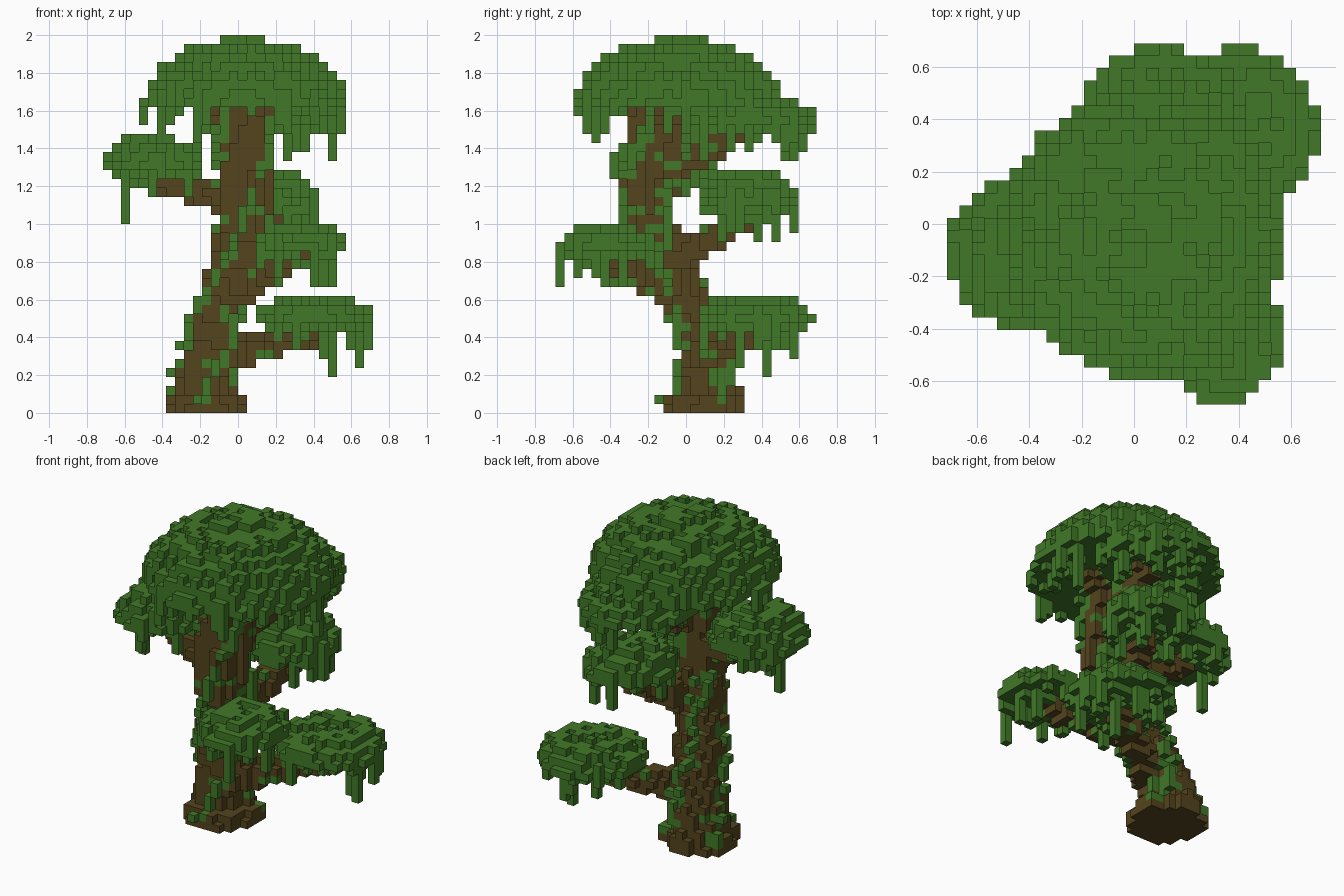
import bpy, bmesh, math, random
from mathutils import Vector

random.seed(7)
H = 2 / 42                      # edge of one cube
cells = {}                      # (i, j, k) -> part name


def centre(c):
    return Vector(((c[0] + 0.5) * H, c[1] * H, (c[2] + 0.5) * H))


def cell(x, y, z):
    return math.floor(x / H), round(y / H), math.floor(z / H)


def put(c, part, replace=False):
    if 0 <= c[2] < 42 and (replace or c not in cells):
        cells[c] = part


def ball(p, r, part):
    """Fill every free cube whose centre lies within r of p."""
    n = int(r / H) + 1
    ci, cj, ck = cell(*p)
    for i in range(ci - n, ci + n + 1):
        for j in range(cj - n, cj + n + 1):
            for k in range(ck - n, ck + n + 1):
                if (centre((i, j, k)) - Vector(p)).length <= r:
                    put((i, j, k), part)


# Leaning trunk: height, centre x, centre y, radius
TRUNK = [(0, -.17, .095, .215), (.1, -.17, .1, .2), (.11, -.19, .12, .16),
         (.25, -.17, .11, .14), (.4, -.13, .06, .13), (.6, -.09, -.02, .135),
         (.8, 0, -.12, .14), (1, .02, -.19, .135), (1.2, .03, -.2, .135),
         (1.4, .05, -.17, .145), (1.7, .05, -.12, .15)]


def trunk_at(z):
    for a, b in zip(TRUNK, TRUNK[1:]):
        if z <= b[0]:
            t = (z - a[0]) / (b[0] - a[0])
            return [p + (q - p) * t for p, q in zip(a[1:], b[1:])]
    return TRUNK[-1][1:]


for k in range(35):
    z = (k + 0.5) * H
    x, y, r = trunk_at(z)
    for i in range(-12, 12):
        for j in range(-12, 12):
            c = centre((i, j, k))
            ang = math.atan2(c.y - y, c.x - x)
            if math.hypot(c.x - x, c.y - y) < r + 0.012 * math.sin(5 * ang + z):
                put((i, j, k), "trunk")

# Branches: start, end
BRANCHES = [((-.08, .06, .3), (.38, .34, .41)),
            ((-.05, -.05, .61), (.31, -.4, .82)),
            ((.02, -.08, .79), (.17, .28, 1.0)),
            ((0, -.2, 1.13), (-.42, -.08, 1.22)),
            ((.06, -.12, 1.3), (.16, .3, 1.48)),
            ((.06, -.14, 1.46), (-.15, -.25, 1.66)),
            ((.06, -.14, 1.46), (.25, -.1, 1.66))]
for a, b in BRANCHES:
    a, b = Vector(a), Vector(b)
    for s in range(21):
        t = s / 20
        ball(a.lerp(b, t), 0.095 - 0.035 * t, "branches")

# Moss strands that wind up the trunk, and scattered tufts
for k in range(1, 34):
    z = (k + 0.5) * H
    x, y, r = trunk_at(z)
    for strand in range(3):
        a = math.radians(-180 + 125 * (z - 0.3) + 120 * strand)
        a += random.uniform(-0.15, 0.15)
        for grow in (-0.02, 0.015):
            if random.random() < 0.85:
                put(cell(x + (r + grow) * math.cos(a),
                         y + (r + grow) * math.sin(a), z), "moss", True)
for c in [c for c, p in cells.items() if p != "moss" and c[2] > 2]:
    if random.random() < 0.07:
        cells[c] = "moss"

# Leaf domes: name, centre, radii x / y / up, and underside drop (negative is hollow)
CANOPIES = [("crown", (.035, -.04, 1.64), (.54, .545, .35, -.04)),
            ("upper_back_leaves", (.095, .33, 1.56), (.335, .345, .125, .08)),
            ("left_leaves", (-.44, -.1, 1.33), (.268, .29, .16, .08)),
            ("middle_back_leaves", (.17, .33, 1.12), (.25, .26, .18, .08)),
            ("front_leaves", (.335, -.42, .89), (.235, .265, .125, .07)),
            ("low_leaves", (.4, .37, .51), (.305, .31, .125, .08))]
for name, (cx, cy, cz), (rx, ry, up, drop) in CANOPIES:
    for i in range(-15, 15):
        for j in range(-14, 15):
            c = centre((i, j, 0))
            d = math.hypot((c.x - cx) / rx, (c.y - cy) / ry)
            if d > 1:
                continue
            f = math.sqrt(1 - d * d)
            top = cz + up * f - random.choice((0, 0, H))
            low = cz - drop * f - random.choice((-H, -H / 2, 0, H / 2))
            for k in range(42):
                z = (k + 0.5) * H
                if low <= z <= top or abs(z - cz) <= H / 2:
                    put((i, j, k), name)
            # Short strands under the leaves
            if d > 0.3 and random.random() < 0.13:
                k0 = math.floor(low / H)
                for k in range(k0 - random.choice((1, 1, 2, 3)), k0 + 1):
                    put((i, j, k), "hanging_vines")

# Longest hanging vines: x, y, top, bottom
VINES = [(-.6, -.1, 1.3, 1.0), (-.58, 0, 1.3, 1.12), (-.41, -.25, 1.65, 1.48),
         (-.5, 0, 1.65, 1.53), (-.2, -.48, 1.65, 1.43), (.2, -.52, 1.65, 1.5),
         (.5, .1, 1.65, 1.34), (.36, .33, 1.55, 1.4), (.1, .57, 1.55, 1.34),
         (.55, 0, 1.65, 1.48), (.45, -.2, 1.65, 1.48), (.4, .2, 1.65, 1.48),
         (.3, .48, 1.13, .91), (.4, .3, 1.13, .95), (.5, -.45, .9, .67),
         (.4, -.67, .9, .67), (.22, -.57, .9, .72), (.5, .43, .5, .2),
         (.64, .3, .5, .25), (.45, .57, .5, .29), (.3, .1, .5, .34)]
for x, y, top, bottom in VINES:
    for k in range(round(bottom / H), round(top / H)):
        put(cell(x, y, (k + 0.5) * H), "hanging_vines")


def material(name, rgb):
    m = bpy.data.materials.new(name)
    m.use_nodes = True
    m.diffuse_color = (*rgb, 1)
    bsdf = m.node_tree.nodes["Principled BSDF"]
    bsdf.inputs["Base Color"].default_value = (*rgb, 1)
    bsdf.inputs["Roughness"].default_value = 0.9
    return m


leaf = material("leaf_green", (.053, .19, .021))
bark = material("bark_brown", (.088, .058, .0125))

old = bpy.data.objects.get("Cube")
if old:
    bpy.data.objects.remove(old, do_unlink=True)

# Turn each part's cubes into a mesh of outer faces only
AXES = [Vector(v) for v in ((1, 0, 0), (0, 1, 0), (0, 0, 1))]
for part in sorted(set(cells.values())):
    bm = bmesh.new()
    for c in [c for c, p in cells.items() if p == part]:
        for n in range(3):
            u, v = AXES[(n + 1) % 3], AXES[(n + 2) % 3]
            for s in (1, -1):
                normal = AXES[n] * s
                if tuple(int(a + b) for a, b in zip(c, normal)) in cells:
                    continue
                ring = [(1, 1), (-1, 1), (-1, -1), (1, -1)][::s]
                bm.faces.new([bm.verts.new(centre(c) + (normal + u * a + v * b) * H / 2)
                              for a, b in ring])
    bmesh.ops.remove_doubles(bm, verts=bm.verts, dist=H / 100)
    mesh = bpy.data.meshes.new(part)
    bm.to_mesh(mesh)
    bm.free()
    mesh.materials.append(bark if part in ("trunk", "branches") else leaf)
    bpy.context.collection.objects.link(bpy.data.objects.new(part, mesh))
